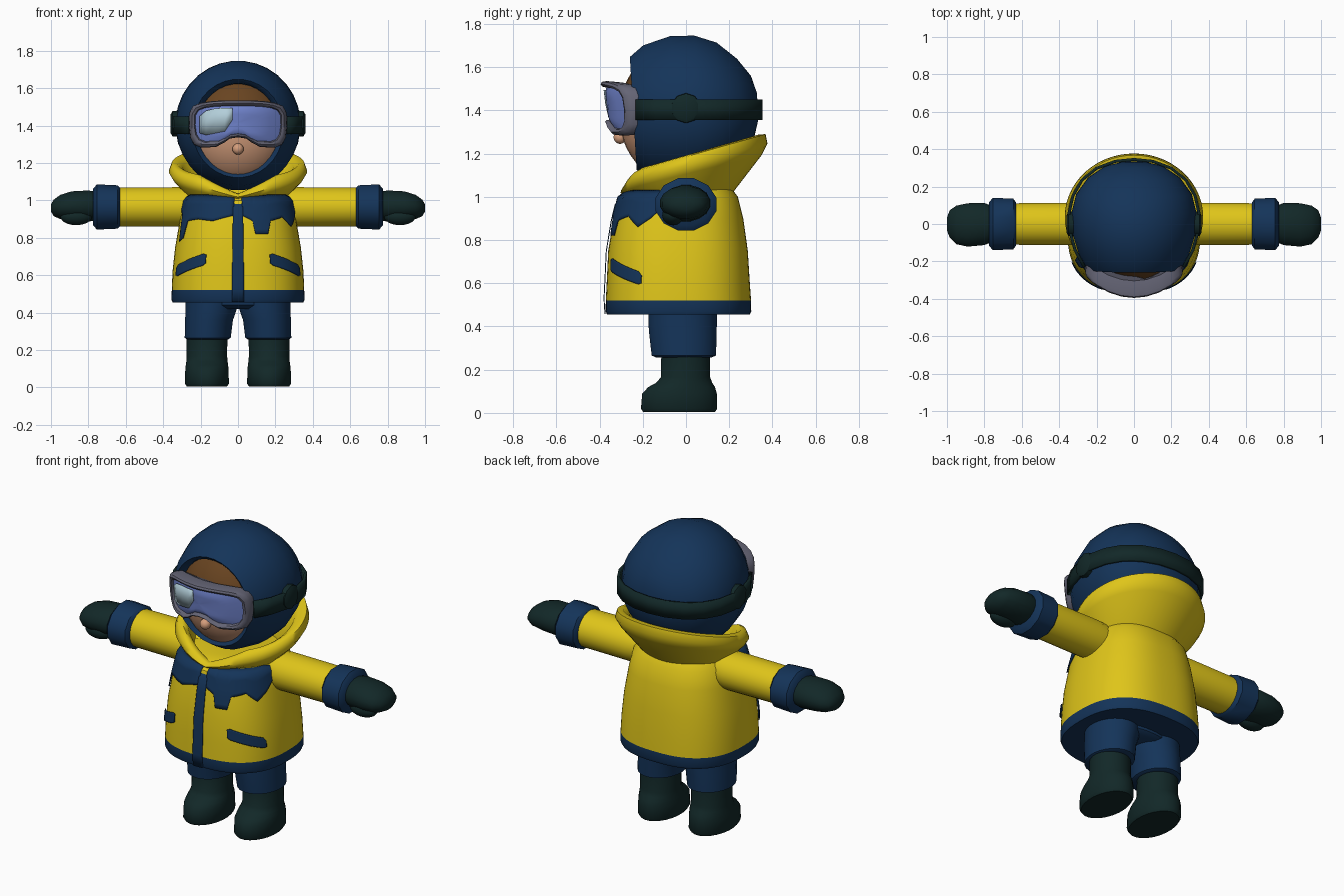
import bpy, bmesh
from math import sin, cos, pi, radians, copysign

if "Cube" in bpy.data.objects:
    bpy.data.objects.remove(bpy.data.objects["Cube"], do_unlink=True)


def material(name, rgb):
    m = bpy.data.materials.new(name)
    m.use_nodes = True
    m.diffuse_color = (*rgb, 1)
    m.node_tree.nodes["Principled BSDF"].inputs["Base Color"].default_value = (*rgb, 1)
    return m


YELLOW = material("yellow cloth", (0.74, 0.56, 0.01))
NAVY = material("navy cloth", (0.007, 0.034, 0.10))
DARK = material("dark green rubber", (0.006, 0.021, 0.021))
SKIN = material("skin", (0.66, 0.34, 0.20))
HAIR = material("brown hair", (0.14, 0.058, 0.015))
FRAME = material("grey frame", (0.13, 0.13, 0.18))
LENS = material("blue lens", (0.17, 0.24, 0.64))
GLINT = material("pale lens", (0.45, 0.62, 0.70))


def finish(name, bm, mats, angle=40, thick=0):
    bmesh.ops.recalc_face_normals(bm, faces=bm.faces)
    mesh = bpy.data.meshes.new(name)
    bm.to_mesh(mesh)
    bm.free()
    ob = bpy.data.objects.new(name, mesh)
    bpy.context.collection.objects.link(ob)
    for m in mats:
        mesh.materials.append(m)
    if thick:
        mod = ob.modifiers.new("thickness", "SOLIDIFY")
        mod.thickness, mod.offset = thick, 0
    bpy.ops.object.select_all(action="DESELECT")
    ob.select_set(True)
    bpy.context.view_layer.objects.active = ob
    bpy.ops.object.shade_smooth_by_angle(angle=radians(angle))
    return ob


def skin(name, rings, mats, rule=lambda i: 0, wrap=False, angle=40):
    """Join closed rings of points; cap both ends, or wrap last to first."""
    bm = bmesh.new()
    vs = [[bm.verts.new(p) for p in r] for r in rings]
    n = len(vs[0])
    for i in range(len(vs) if wrap else len(vs) - 1):
        a, b = vs[i], vs[(i + 1) % len(vs)]
        for k in range(n):
            f = bm.faces.new((a[k], a[(k + 1) % n], b[(k + 1) % n], b[k]))
            f.material_index = rule(i)
    if not wrap:
        bm.faces.new(vs[0]).material_index = rule(0)
        bm.faces.new(vs[-1]).material_index = rule(len(vs) - 2)
    return finish(name, bm, mats, angle)


def loft(name, axis, rings, mat, seg=24, shear=0, angle=40):
    """Rings are (position on axis, centre a, centre b, radius a, radius b)."""
    out = []
    for t, a, b, ra, rb in rings:
        ring = []
        for k in range(seg):
            p = [a + ra * cos(2 * pi * (k + .5) / seg), b + rb * sin(2 * pi * (k + .5) / seg)]
            p.insert("xyz".index(axis), t)
            p[1] -= shear * (p[2] - 1.4)
            ring.append(p)
        out.append(ring)
    return skin(name, out, [mat], angle=angle)


def sheet(name, columns, mat, thick=0.004):
    bm = bmesh.new()
    vs = [[bm.verts.new(p) for p in c] for c in columns]
    for a, b in zip(vs, vs[1:]):
        for k in range(len(a) - 1):
            bm.faces.new((a[k], b[k], b[k + 1], a[k + 1]))
    return finish(name, bm, [mat], thick=thick)


def ellipsoid(name, centre, radii, mats, rule=None):
    bm = bmesh.new()
    bmesh.ops.create_uvsphere(bm, u_segments=32, v_segments=24, radius=1)
    for v in bm.verts:
        v.co = [c + r * x for c, r, x in zip(centre, radii, v.co)]
    if rule:
        for f in bm.faces:
            f.material_index = rule(f.calc_center_median())
    return finish(name, bm, mats)


# Jacket surface: height, centre y, half width, half depth
JACKET = [(.455, -.035, .35, .33), (.47, -.035, .356, .337), (.52, -.035, .354, .336),
          (.62, -.036, .35, .33), (.75, -.037, .336, .323), (.9, -.035, .31, .30),
          (1.0, -.035, .288, .275), (1.04, -.02, .25, .23)]


def jacket_point(phi, z, off=0.0):
    for lo, hi in zip(JACKET, JACKET[1:]):
        if z <= hi[0]:
            break
    f = (z - lo[0]) / (hi[0] - lo[0])
    yc, rx, ry = [a + f * (b - a) for a, b in zip(lo[1:], hi[1:])]
    s, c = [copysign(abs(v) ** .8, v) for v in (sin(phi), cos(phi))]
    return ((rx + off) * s, yc - (ry + off) * c, z)


def jacket_patch(name, cols, mat, off=.006, steps=5, rows=8):
    """Plate on the jacket; cols are (degrees from front, low z, high z)."""
    pts = []
    for a, b in zip(cols, cols[1:]):
        for i in range(steps + 1):
            d, lo, hi = [p + (q - p) * i / steps for p, q in zip(a, b)]
            if i or a is cols[0]:
                pts.append([jacket_point(radians(d), lo + (hi - lo) * k / rows, off)
                            for k in range(rows + 1)])
    return sheet(name, pts, mat)


skin("jacket", [[jacket_point(2 * pi * k / 72, r[0]) for k in range(72)] for r in JACKET],
     [YELLOW, NAVY], lambda i: int(i < 2))
jacket_patch("zip_strip", [(-2.7, .457, 1.035), (2.7, .457, 1.035)], NAVY, .009)
jacket_patch("right_yoke", [(-82, .96, 1.02), (-70, .92, 1.03), (-66, .78, 1.03), (-58, .80, 1.03),
                            (-54, .89, 1.03), (-38, .90, 1.03), (-20, .89, 1.03), (-2, .92, 1.03)], NAVY)
jacket_patch("left_yoke", [(2, .92, 1.03), (10, .89, 1.03), (12, .82, 1.03), (24, .82, 1.03),
                           (28, .89, 1.03), (45, .91, 1.03), (58, .86, 1.03), (70, .90, 1.03),
                           (82, .96, 1.02)], NAVY)
for side, s in (("left", 1), ("right", -1)):
    jacket_patch(side + "_pocket", [(s * 24, .665, .71), (s * 27, .652, .715), (s * 62, .595, .655),
                                    (s * 65, .60, .635)], NAVY, .008)

# Padded collar: half width, half depth, centre y, height, tilt, front dip
COLLAR = [(.25, .22, -.01, 1.0, .05, 0), (.345, .32, .03, 1.105, .25, .025),
          (.37, .34, .037, 1.145, .27, .045), (.355, .328, .04, 1.185, .285, .07),
          (.325, .30, .035, 1.192, .285, .08), (.295, .27, .03, 1.17, .28, .08),
          (.24, .21, 0, 1.04, .1, .02)]
rings = []
for rx, ry, yc, z, tilt, dip in COLLAR:
    ring = []
    for k in range(56):
        a = 2 * pi * k / 56
        x, y = rx * sin(a), yc - ry * cos(a)
        drop = dip * max(0, 1 - abs(x) / .2) if y < 0 else 0
        ring.append((x, y, z + tilt * y - drop))
    rings.append(ring)
skin("collar", rings, [YELLOW], wrap=True, angle=55)

# Hood, with its opening turned inward, and the face inside
loft("hood", "y", [(-.10, 0, 1.38, .20, .23), (-.225, 0, 1.385, .222, .242),
                   (-.245, 0, 1.385, .245, .263), (-.18, 0, 1.39, .29, .312),
                   (-.05, 0, 1.40, .33, .346), (.06, 0, 1.405, .335, .342),
                   (.16, 0, 1.41, .31, .305), (.25, 0, 1.415, .245, .225),
                   (.31, 0, 1.42, .155, .14), (.333, 0, 1.42, .06, .06)], NAVY, 32, .06)
ellipsoid("face", (0, -.05, 1.38), (.28, .26, .31), [SKIN, HAIR], lambda c: int(c.z > 1.47))
ellipsoid("nose", (0, -.305, 1.275), (.03, .03, .03), [SKIN])


# Goggles
def visor_y(x, z):
    return -.365 + 1.6 * x * x - .12 * (z - 1.41)


half = [(0, 1.535), (.07, 1.535), (.14, 1.531), (.20, 1.522), (.24, 1.505), (.26, 1.47), (.263, 1.40),
        (.255, 1.335), (.235, 1.298), (.20, 1.283), (.12, 1.285), (.075, 1.308), (.045, 1.33), (0, 1.338)]
outline = half + [(-x, z) for x, z in half[-2:0:-1]]
rings = []
for sx, sz, dy in [(.96, .95, .075), (1, 1, .01), (.985, .97, -.01), (.94, .88, -.017), (.89, .79, -.01),
                   (.87, .75, .008), (.65, .56, 0), (.45, .38, 0), (.25, .2, 0), (.02, .02, 0)]:
    pts = [(x * sx, 1.415 + (z - 1.415) * sz) for x, z in outline]
    rings.append([(x, visor_y(x, z) + dy, z) for x, z in pts])
skin("goggles", rings, [FRAME, LENS], lambda i: int(i > 4))
glint = [(-.205, 1.36, 1.45), (-.17, 1.35, 1.48), (-.12, 1.36, 1.492), (-.07, 1.37, 1.494), (-.03, 1.43, 1.494)]
sheet("lens_glint", [[(x, visor_y(x, z) - .006, z) for z in (lo, (lo + hi) / 2, hi)]
                     for x, lo, hi in glint], GLINT, .003)

# Goggle strap and side buckles
half = [(.265, -.23), (.315, -.14), (.342, -.04), (.347, .06), (.327, .15),
        (.278, .235), (.20, .298), (.10, .335), (0, .345)]
path = half + [(-x, y) for x, y in half[-2::-1]]
sheet("strap", [[(x, y, 1.355), (x, y, 1.45)] for x, y in path], DARK, .016)

for side, s in (("left", 1), ("right", -1)):
    loft(side + "_buckle", "x", [(s * .32, 0, 1.41, .07, .07), (s * .35, 0, 1.41, .068, .068),
                                 (s * .36, 0, 1.41, .05, .05)], DARK, 10)
    # Arm
    loft(side + "_sleeve", "x", [(s * .2, 0, .965, .10, .10), (s * .32, 0, .965, .115, .107),
                                 (s * .65, 0, .965, .112, .105)], YELLOW, 20)
    loft(side + "_cuff", "x", [(s * .63, 0, .965, .118, .106), (s * .645, 0, .965, .14, .12),
                               (s * .755, 0, .965, .145, .125), (s * .775, 0, .965, .12, .10)], NAVY, 12)
    loft(side + "_mitten", "x", [(s * .74, 0, .97, .09, .075), (s * .80, 0, .97, .115, .085),
                                 (s * .89, -.005, .97, .118, .08), (s * .95, -.005, .965, .105, .066),
                                 (s * .985, 0, .96, .075, .045), (s * 1.0, 0, .96, .035, .02)], DARK, 16)
    ellipsoid(side + "_thumb", (s * .865, -.06, .915), (.085, .05, .047), [DARK])
    # Leg
    x = s * .162
    loft(side + "_trouser_leg", "z", [(.257, x, -.01, .11, .13), (.265, x, -.01, .124, .15),
                                      (.36, s * .155, -.014, .129, .157),
                                      (.42, s * .143, -.016, .138, .16),
                                      (.5, s * .14, -.016, .14, .16)], NAVY)
    x = s * .166
    loft(side + "_boot", "z", [(.005, x, -.032, .108, .168), (.02, x, -.032, .118, .178),
                               (.09, x, -.03, .117, .174), (.12, x, -.02, .114, .155),
                               (.14, x, -.008, .111, .13), (.165, x, -.002, .109, .115),
                               (.28, x, -.002, .11, .113)], DARK)
loft("hips", "z", [(.42, 0, -.016, .22, .13), (.44, 0, -.016, .26, .155), (.52, 0, -.016, .27, .16)], NAVY)
